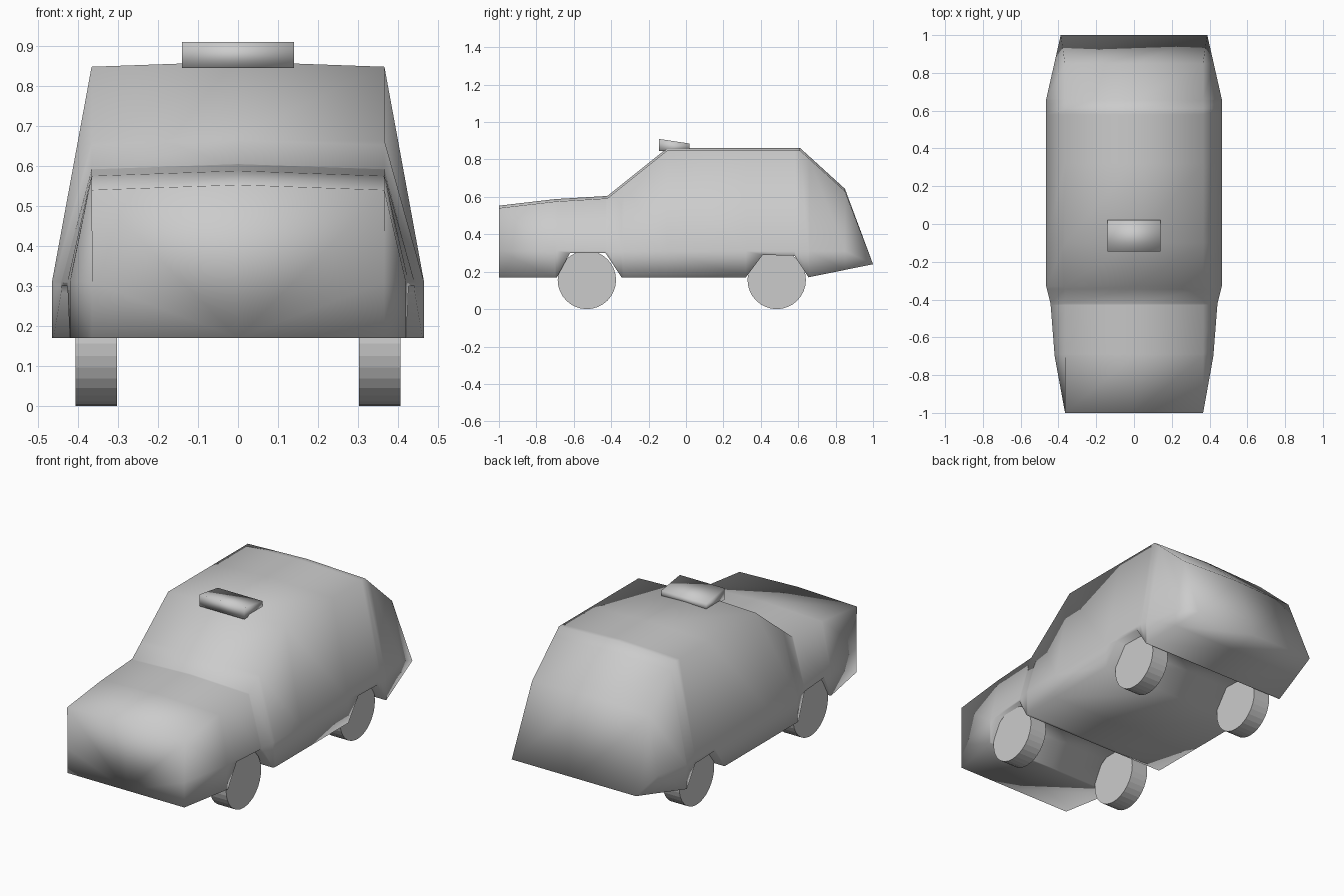
import bpy, bmesh, math

if "Cube" in bpy.data.objects:
    bpy.data.objects.remove(bpy.data.objects["Cube"])

grey = bpy.data.materials.new("plain_grey")
grey.diffuse_color = (0.6, 0.6, 0.6, 1)
grey.use_nodes = True
grey.node_tree.nodes["Principled BSDF"].inputs["Base Color"].default_value = grey.diffuse_color


def make_object(name, bm, smooth):
    bmesh.ops.remove_doubles(bm, verts=bm.verts, dist=0.0005)
    bmesh.ops.recalc_face_normals(bm, faces=bm.faces)
    for f in bm.faces:
        f.smooth = smooth
    me = bpy.data.meshes.new(name)
    bm.to_mesh(me)
    bm.free()
    me.materials.append(grey)
    ob = bpy.data.objects.new(name, me)
    bpy.context.collection.objects.link(ob)
    return ob


# Side outline of the body: (y, z) of the roof line, and of the sill with arches
ROOF = [(-1, .54), (-.7, .575), (-.42, .592), (-.1, .848), (.61, .848),
        (.85, .63), (1, .24)]
SILL = [(-1, .17), (-.69, .17), (-.62, .30), (-.43, .30), (-.345, .17),
        (.32, .17), (.41, .29), (.58, .285), (.655, .17), (1, .24)]
# Half width of the lower body along its length
WIDTH = [(-1, .365), (-.7, .42), (-.42, .442), (-.33, .465), (.66, .465), (1, .388)]


def lookup(table, y):
    for (a, p), (b, q) in zip(table, table[1:]):
        if y <= b:
            return p + (q - p) * (y - a) / (b - a)
    return table[-1][1]


# Body: cross-sections lofted from nose to tail
bm = bmesh.new()
rings = []
for y in sorted({p[0] for p in ROOF + SILL + WIDTH}):
    top, low, w = lookup(ROOF, y), lookup(SILL, y), lookup(WIDTH, y)
    belt = min(max(.31, low + .008), top)
    edge = .366 if y < .85 else .366 + (y - .85) * .147
    crown = .013 if y < .9 else 0
    half = [(edge, top), (w, belt), (w, low)]
    ring = [(0, top + crown)] + half + [(0, low)] + [(-x, z) for x, z in reversed(half)]
    rings.append([bm.verts.new((x, y, z)) for x, z in ring])
for r, s in zip(rings, rings[1:]):
    n = len(r)
    for i in range(n):
        j = (i + 1) % n
        bm.faces.new((r[i], r[j], s[j], s[i]))
nose = rings[0]
bm.faces.new((nose[0], nose[1], nose[2], nose[3], nose[4]))
bm.faces.new((nose[0], nose[4], nose[5], nose[6], nose[7]))
make_object("car_body", bm, True)

# Roof sign: wedge tapering to the back
bm = bmesh.new()
profile = [(-.145, .845), (.02, .848), (.02, .885), (-.145, .91)]
left, right = [[bm.verts.new((x, y, z)) for y, z in profile] for x in (-.14, .14)]
bm.faces.new(left)
bm.faces.new(right)
for i in range(4):
    j = (i + 1) % 4
    bm.faces.new((left[i], left[j], right[j], right[i]))
make_object("roof_sign", bm, True)

# Wheels: flat-sided discs
for end, y in (("front", -.53), ("rear", .485)):
    for side, x in (("left", -.354), ("right", .354)):
        bm = bmesh.new()
        bmesh.ops.create_cone(bm, cap_ends=True, segments=32, radius1=.156,
                              radius2=.156, depth=.104)
        ob = make_object(f"{end}_{side}_wheel", bm, False)
        ob.rotation_euler = (0, math.pi / 2, 0)
        ob.location = (x, y, .156)
